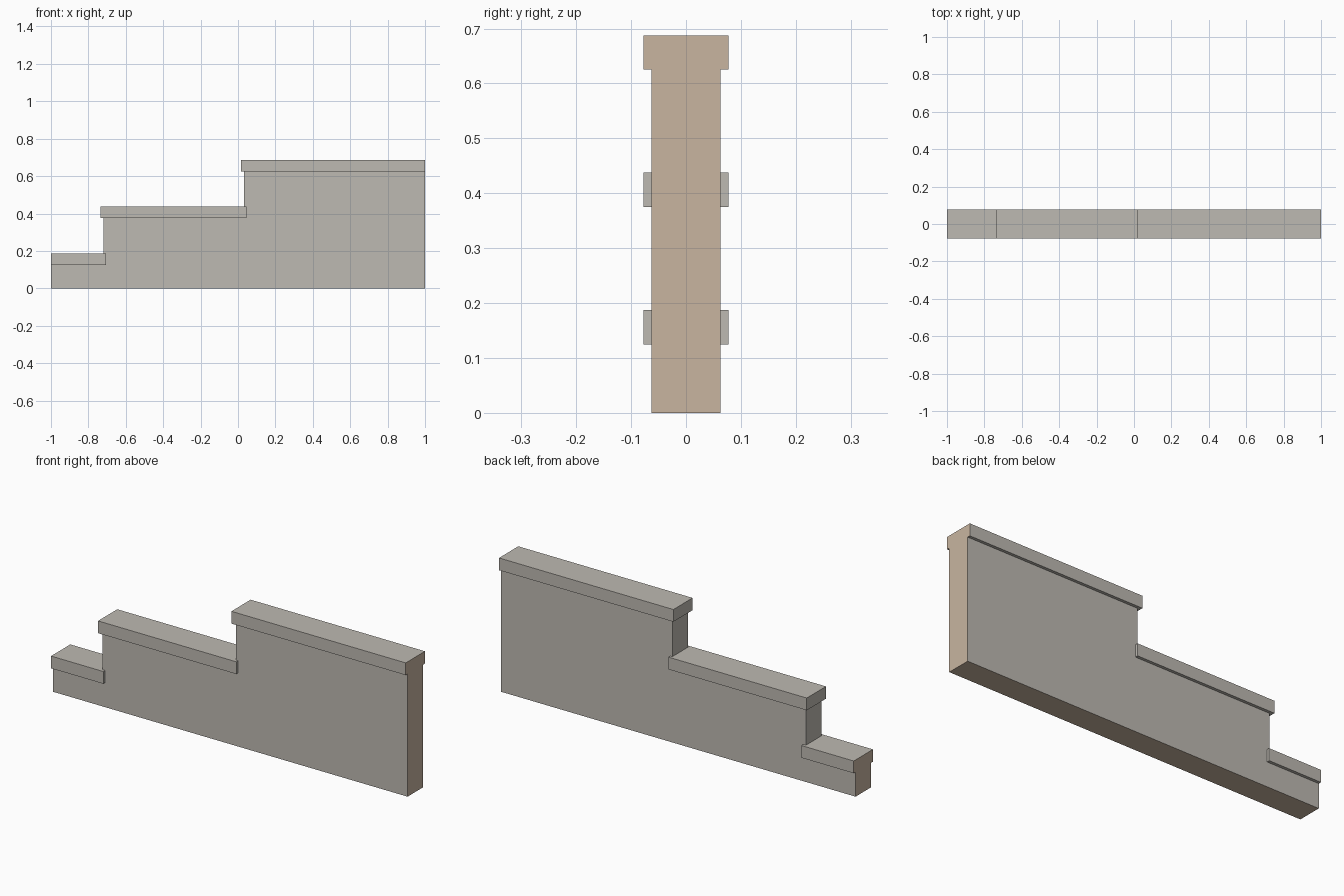
import bpy
import bmesh

cube = bpy.data.objects.get("Cube")
if cube:
    bpy.data.objects.remove(cube, do_unlink=True)


def make_material(name, rgb):
    mat = bpy.data.materials.new(name)
    mat.use_nodes = True
    mat.diffuse_color = (*rgb, 1)
    mat.node_tree.nodes["Principled BSDF"].inputs["Base Color"].default_value = (*rgb, 1)
    return mat


stone = make_material("grey stone", (0.515, 0.491, 0.447))
cut = make_material("tan cut face", (0.58, 0.46, 0.352))


def extrude_profile(name, points, half_depth):
    """Extrude an x-z outline through y; the cut ends and base become tan."""
    bm = bmesh.new()
    face = bm.faces.new([bm.verts.new((x, -half_depth, z)) for x, z in points])
    result = bmesh.ops.extrude_face_region(bm, geom=[face])
    moved = [v for v in result["geom"] if isinstance(v, bmesh.types.BMVert)]
    bmesh.ops.translate(bm, verts=moved, vec=(0, 2 * half_depth, 0))
    bmesh.ops.recalc_face_normals(bm, faces=bm.faces)
    for f in bm.faces:
        at_end = all(abs(abs(v.co.x) - 1) < 0.001 for v in f.verts)
        at_base = all(v.co.z < 0.001 for v in f.verts)
        f.material_index = int(at_end or at_base)
    mesh = bpy.data.meshes.new(name)
    bm.to_mesh(mesh)
    bm.free()
    mesh.materials.append(stone)
    mesh.materials.append(cut)
    obj = bpy.data.objects.new(name, mesh)
    bpy.context.collection.objects.link(obj)
    return obj


# Steps: wall start, wall top, cap start, cap end
steps = {
    "low": (-1, 0.125, -1, -0.705),
    "middle": (-0.72, 0.375, -0.735, 0.045),
    "high": (0.033, 0.625, 0.017, 1),
}
CAP_HEIGHT = 0.0625

# Stepped wall body
outline = [(1, 0), (-1, 0)]
previous_top = None
for start, top, _, _ in steps.values():
    if previous_top is not None:
        outline.append((start, previous_top))
    outline.append((start, top))
    previous_top = top
outline.append((1, previous_top))
extrude_profile("stepped_wall", outline, 0.0625)

# Overhanging coping on each step
for label, (_, top, left, right) in steps.items():
    cap = top + CAP_HEIGHT
    extrude_profile(label + "_coping",
                    [(left, top), (right, top), (right, cap), (left, cap)], 0.0775)
